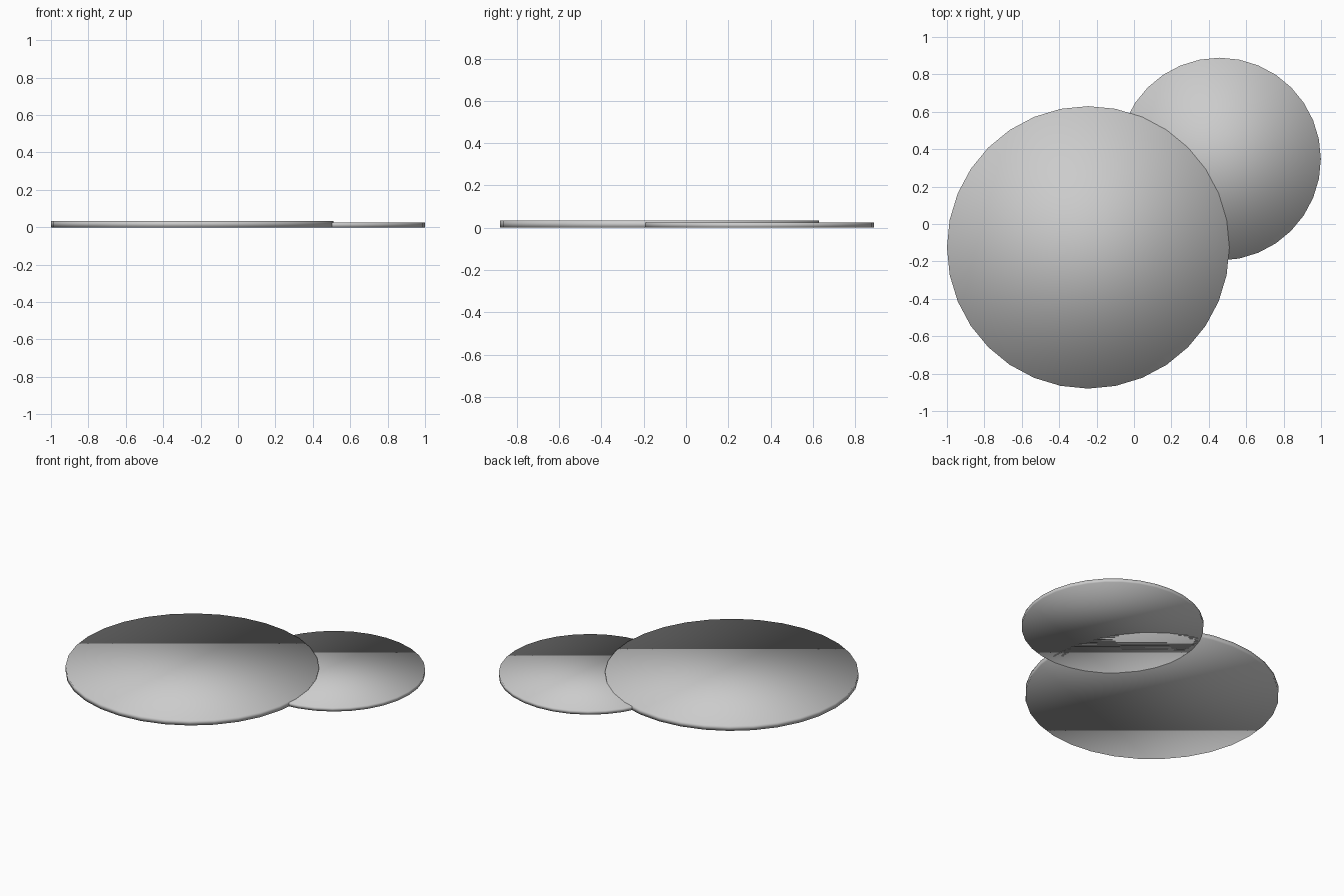
import bpy

if "Cube" in bpy.data.objects:
    bpy.data.objects.remove(bpy.data.objects["Cube"])


def disc(name, x, y, radius, height):
    # Thin 32-sided disc standing on the ground, softly shaded
    bpy.ops.mesh.primitive_cylinder_add(vertices=32, radius=radius, depth=height,
                                        location=(x, y, height / 2))
    obj = bpy.context.object
    obj.name = name
    bpy.ops.object.shade_smooth()
    return obj


# Large disc in front, overlapping the smaller, thinner one behind
disc("large_disc", -0.245, -0.125, 0.755, 0.033)
disc("small_disc", 0.457, 0.347, 0.542, 0.025)
